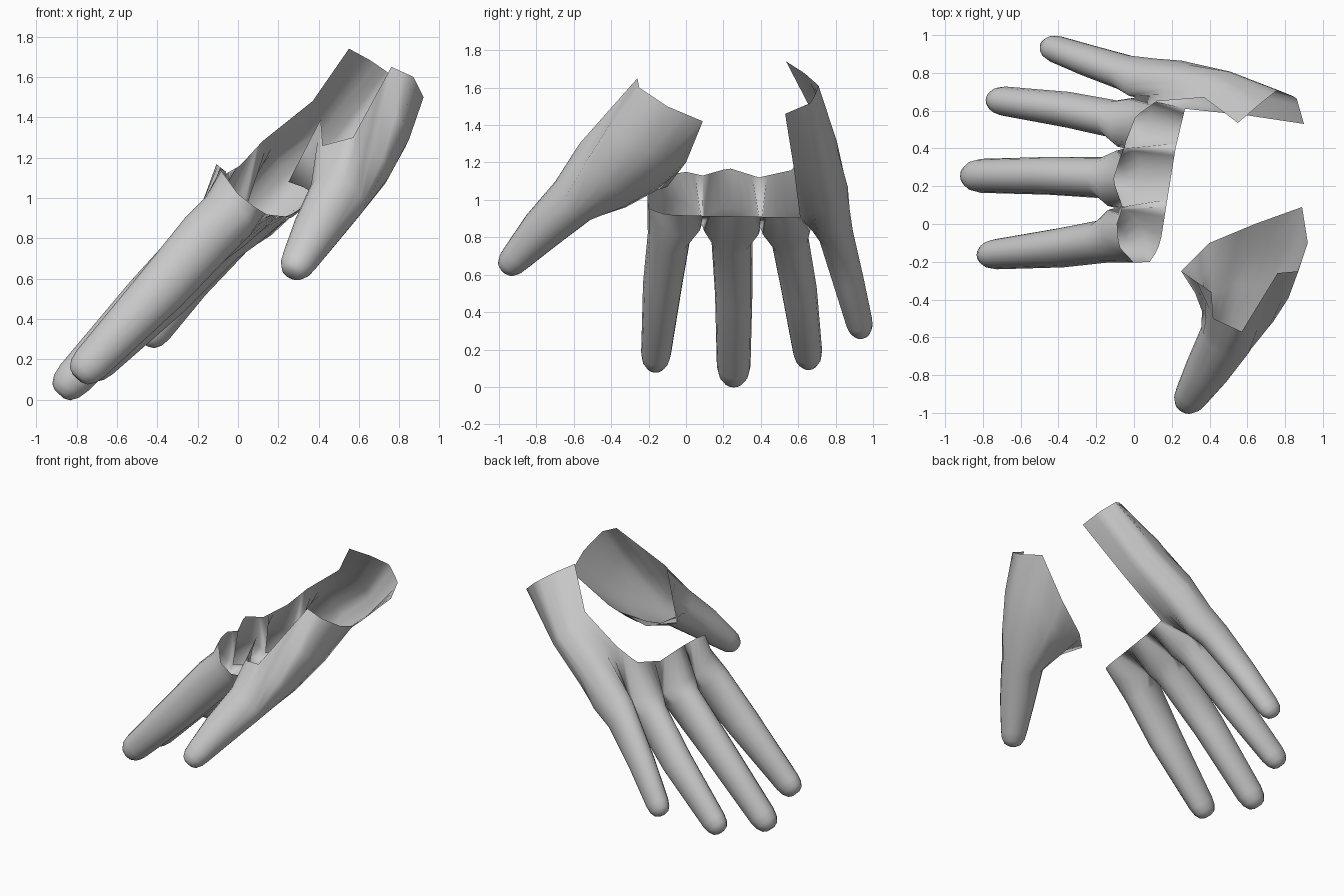
import bpy, bmesh
from math import sin, cos, pi
from mathutils import Vector as V

if "Cube" in bpy.data.objects:
    bpy.data.objects.remove(bpy.data.objects["Cube"])

N = 16                       # sides of each finger tube
UP = V((-0.76, 0, 0.65))     # back-of-hand direction


def resample(pts, n):
    """Evenly spaced points along a polyline."""
    pts = [V(p) for p in pts]
    lens = [(b - a).length for a, b in zip(pts, pts[1:])]
    out, total = [], sum(lens)
    for i in range(n):
        s, k = total * i / (n - 1), 0
        while k < len(lens) - 1 and s > lens[k]:
            s -= lens[k]
            k += 1
        out.append(pts[k].lerp(pts[k + 1], min(1, s / lens[k])))
    return out


def ring(c, lat, up, n=N):
    return [c + lat * cos(2 * pi * i / n) + up * sin(2 * pi * i / n) for i in range(n)]


def loft(bm, rows, closed=False):
    """Skin neighbouring rows of points."""
    vs = [[bm.verts.new(p) for p in r] for r in rows]
    m = len(rows[0])
    for a, b in zip(vs, vs[1:]):
        for i in range(m if closed else m - 1):
            j = (i + 1) % m
            bm.faces.new((a[i], a[j], b[j], b[i]))
    return vs


def digit_rows(path, up, n=N):
    """Rounded tip and tube; path items: (centre, half width, half height)."""
    path = [(V(c), w, h) for c, w, h in path]
    rows = []
    c0, w0, h0 = path[0]
    d0 = (path[1][0] - c0).normalized()
    stations = [(c0 - d0 * w0 * k, w0 * s, h0 * s)
                for k, s in ((1.25, .32), (1.08, .64), (.65, .88))] + path
    for i, (c, w, h) in enumerate(stations):
        a, b = stations[max(0, i - 1)][0], stations[min(len(stations) - 1, i + 1)][0]
        d = (b - a).normalized()
        u = (up - d * up.dot(d)).normalized()
        rows.append(ring(c, u.cross(d) * w, u * h, n))
    return rows


def finish(bm, name):
    bmesh.ops.remove_doubles(bm, verts=bm.verts, dist=0.0008)
    bmesh.ops.recalc_face_normals(bm, faces=bm.faces)
    me = bpy.data.meshes.new(name)
    bm.to_mesh(me)
    bm.free()
    for p in me.polygons:
        p.use_smooth = True
    ob = bpy.data.objects.new(name, me)
    bpy.context.collection.objects.link(ob)


# Webs between fingers, from the index side to the little-finger side
W = [V((0.0, -.205, .95)), V((-.10, .085, .87)), V((-.05, .40, .85)),
     V((0.01, .67, .86)), V((.12, .875, .95))]

# Each finger: tube path, base half height, torn back edge, torn palm edge
outer = (.25, .865, 1.07)
little_back = [outer, (.19, .82, 1.2), (.18, .73, 1.25), (.12, .65, 1.28)]
little_palm = [(.27, .61, .905), (.33, .78, .97), outer]
fingers = [
    ([((-.73, -.16, .18), .08, .095), ((-.38, -.125, .55), .105, .13),
      ((-.15, -.09, .81), .115, .145)], .145,
     [(-.06, .09, 1.13), (-.09, 0, 1.15), (-.08, -.12, 1.13), (0, -.205, 1.02)],
     [(0, -.205, 1.02), (.09, -.2, .95), (.14, -.1, .92), (.17, .09, .915)]),
    ([((-.81, .255, .11), .09, .095), ((-.45, .255, .5), .1, .12),
      ((-.15, .245, .80), .11, .14)], .145,
     [(-.06, .39, 1.12), (-.11, .23, 1.17), (-.06, .09, 1.13)],
     [(.17, .09, .915), (.22, .4, .91)]),
    ([((-.685, .65, .19), .078, .09), ((-.35, .605, .52), .095, .118),
      ((-.1, .555, .79), .1, .132)], .14,
     [(.12, .65, 1.28), (.01, .57, 1.16), (-.06, .39, 1.12)],
     [(.22, .4, .91), (.27, .61, .905)]),
    ([((-.41, .925, .35), .072, .085), ((-.24, .865, .58), .084, .1),
      ((-.04, .80, .82), .094, .12)], .135, little_back, little_palm),
]

bm = bmesh.new()
for k, (path, h, back, palm) in enumerate(fingers):
    lo, hi = W[k], W[k + 1]
    base = ring((lo + hi) / 2, (hi - lo) / 2, UP * h)
    vs = loft(bm, digit_rows(path, UP) + [base], True)
    bm.faces.new(vs[0])
    # knuckle strips from the finger base to the torn edges
    half = N // 2
    for pts, edge in ((base[:half + 1], back), (base[half:] + base[:1], palm)):
        loft(bm, [pts, resample(edge, half + 1)])

# Outer side of the hand, running from the little finger to the wrist
first = resample(little_back, 9)[::-1] + resample(little_palm, 9)[::-1][1:]
mid = resample([(.37, .67, 1.48), (.42, .77, 1.40), (.5, .815, 1.29),
                (.59, .74, 1.2), (.6, .575, 1.18)], 17)
wrist = resample([(.55, .535, 1.74), (.66, .63, 1.68), (.76, .71, 1.61),
                  (.86, .67, 1.52), (.9, .53, 1.46)], 17)
loft(bm, [first, mid, wrist])
finish(bm, "fingers_and_hand_edge")

# Thumb with its fleshy base and web
T = 24
rim_keys = [(0, (.87, -.25, 1.6)), (2, (.76, -.26, 1.65)), (6, (.57, -.57, 1.3)),
            (9, (.42, -.5, 1.26)), (11, (.41, -.36, 1.39)), (13, (.25, -.25, 1.08)),
            (16, (.4, -.1, 1.07)), (19, (.64, 0, 1.2)), (21, (.89, .09, 1.42)),
            (23, (.92, -.1, 1.5)), (24, (.87, -.25, 1.6))]
rim = []
for (i, a), (j, b) in zip(rim_keys, rim_keys[1:]):
    rim += [V(a).lerp(V(b), t / (j - i)) for t in range(j - i)]

bm = bmesh.new()
rows = digit_rows([((.31, -.9, .70), .092, .085), ((.39, -.77, .84), .12, .115),
                   ((.49, -.60, 1.0), .145, .14)], V((0, -.76, .65)), T)
if rows[-1][0].x < rows[-1][T // 2].x:      # start on the outer (+x) side
    rows = [[r[(T // 2 - i) % T] for i in range(T)] for r in rows]
base = rows[-1]
centre = sum(base, V()) / T
for f, bulge, pinch in ((.33, .035, .04), (.66, .035, .04)):
    row = []
    for i, (p, q) in enumerate(zip(base, rim)):
        # swell the fleshy outer side, hollow the web side
        k = bulge if i < 2 or i > 17 else -pinch if 11 < i < 15 else 0
        row.append(p.lerp(q, f) + (p - centre).normalized() * k)
    rows.append(row)
rows.append(rim)
vs = loft(bm, rows, True)
bm.faces.new(vs[0])
finish(bm, "thumb")
